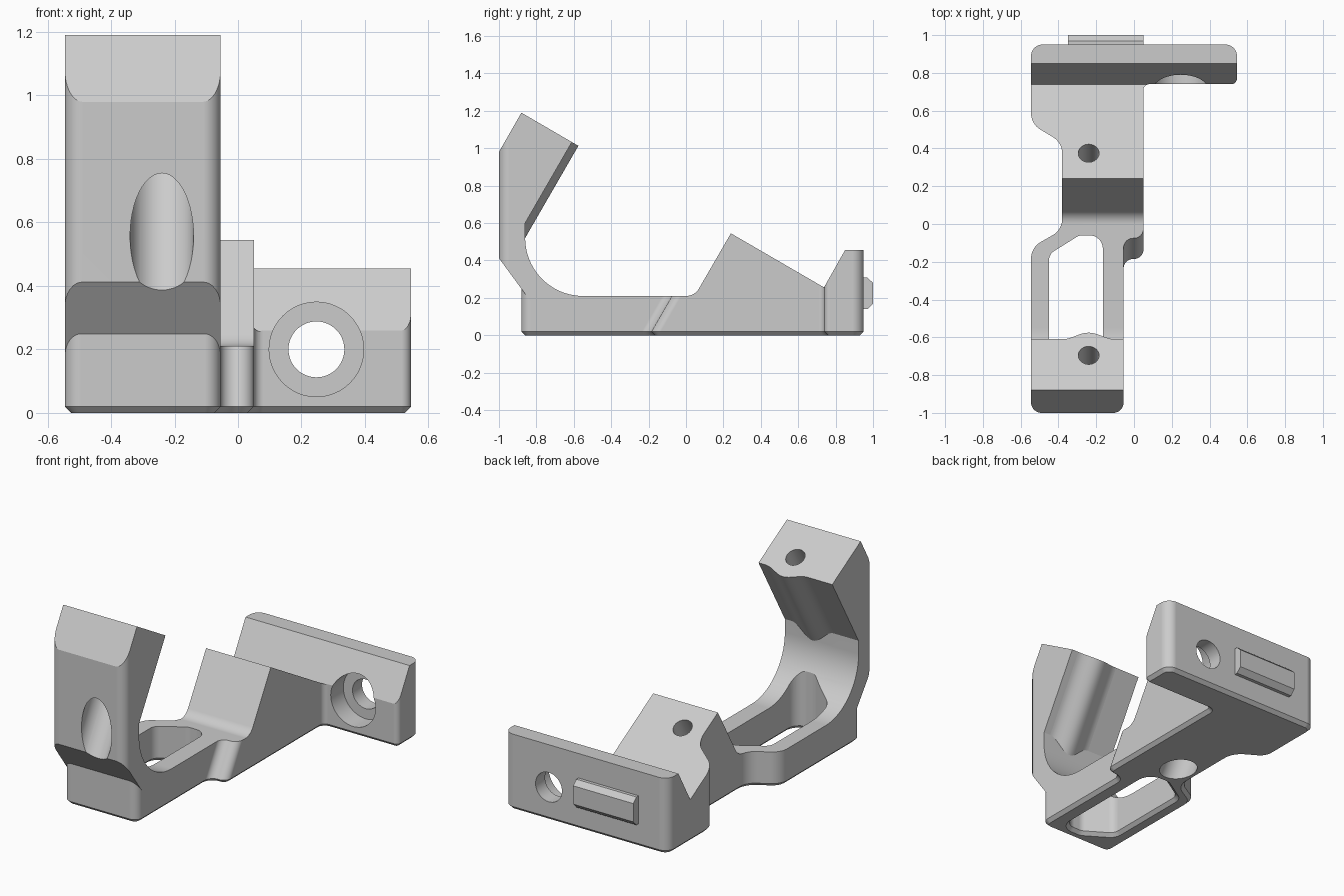
import bpy, bmesh, math
from mathutils import Vector, Matrix

if "Cube" in bpy.data.objects:
    bpy.data.objects.remove(bpy.data.objects["Cube"], do_unlink=True)

GREY = (0.6, 0.6, 0.6, 1)
grey = bpy.data.materials.new("plain grey")
grey.use_nodes = True
grey.diffuse_color = GREY
grey.node_tree.nodes["Principled BSDF"].inputs["Base Color"].default_value = GREY


def fillet(corners, steps=8):
    """Round the corners (u, v, radius) of a polygon."""
    out = []
    for i, (u, v, r) in enumerate(corners):
        p = Vector((u, v))
        if r == 0:
            out.append(p)
            continue
        a = (Vector(corners[i - 1][:2]) - p).normalized()
        b = (Vector(corners[(i + 1) % len(corners)][:2]) - p).normalized()
        half = a.angle(b) / 2
        centre = p + (a + b).normalized() * (r / math.sin(half))
        start = p + a * (r / math.tan(half)) - centre
        end = p + b * (r / math.tan(half)) - centre
        for k in range(steps + 1):
            out.append(centre + start.lerp(end, k / steps).normalized() * r)
    return out


def offset(points, d):
    """Grow a counter-clockwise polygon by d."""
    out = []
    for i, p in enumerate(points):
        e = (p - points[i - 1]).normalized()
        f = (points[(i + 1) % len(points)] - p).normalized()
        n, m = Vector((e.y, -e.x)), Vector((f.y, -f.x))
        out.append(p + (n + m) * (d / (1 + n.dot(m))))
    return out


def loft(name, points, rings, frame=Matrix()):
    """Stack copies of a polygon at (height, growth) and cap both ends."""
    bm = bmesh.new()
    loops = [[bm.verts.new((p.x, p.y, h)) for p in (offset(points, g) if g else points)]
             for h, g in rings]
    for lo, hi in zip(loops, loops[1:]):
        for i in range(len(lo)):
            bm.faces.new((lo[i - 1], lo[i], hi[i], hi[i - 1]))
    bm.faces.new(loops[0])
    bm.faces.new(loops[-1])
    bm.transform(frame)
    bmesh.ops.recalc_face_normals(bm, faces=bm.faces)
    mesh = bpy.data.meshes.new(name)
    bm.to_mesh(mesh)
    bm.free()
    mesh.materials.append(grey)
    ob = bpy.data.objects.new(name, mesh)
    bpy.context.collection.objects.link(ob)
    return ob


# Frame that turns a (y, z) profile into a prism along x
SIDE = Matrix(((0, 0, 1, 0), (1, 0, 0, 0), (0, 1, 0, 0), (0, 0, 0, 1)))


def side_prism(name, profile, x0, x1):
    return loft(name, [Vector(p) for p in profile], [(x0, 0), (x1, 0)], SIDE)


def rod(name, start, direction, length, radius):
    circle = [Vector((radius * math.cos(t * math.tau / 48), radius * math.sin(t * math.tau / 48)))
              for t in range(48)]
    turn = Vector(direction).to_track_quat('Z', 'Y').to_matrix().to_4x4()
    return loft(name, circle, [(0, 0), (length, 0)], Matrix.Translation(start) @ turn)


def combine(ob, other, operation):
    mod = ob.modifiers.new("combine", 'BOOLEAN')
    mod.operation, mod.solver, mod.object = operation, 'EXACT', other
    bpy.context.view_layer.update()
    with bpy.context.temp_override(object=ob, active_object=ob):
        bpy.ops.object.modifier_apply(modifier=mod.name)
    bpy.data.objects.remove(other, do_unlink=True)


def arc(cy, cz, r, a0, a1, n):
    angles = [math.radians(a0 + (a1 - a0) * i / n) for i in range(n + 1)]
    return [(cy + r * math.cos(a), cz + r * math.sin(a)) for a in angles]


# Base: side profile with wedge and end plate, trimmed to the plan outline
bracket = side_prism("bracket", [(-1.1, -.1), (-1.1, .3), (-.8, .3), (-.7, .21)]
                     + arc(0, .29, .08, -90, -30, 8)
                     + [(.24, .545), (.8, .22), (.8, -.1)], -.7, .1)
plate = side_prism("end_plate", [(.7, -.1), (.7, .189), (.85, .455), (1.1, .455), (1.1, -.1)],
                   -.7, .7)
combine(bracket, plate, 'UNION')
outline = fillet([(-.545, -.88, .05), (-.055, -.88, .05), (-.055, -.185, .05), (.05, -.185, .05),
                  (.05, .74, .03), (.545, .74, .03), (.545, .95, .06), (-.545, .95, .06),
                  (-.545, .53, .1), (-.38, .43, .1), (-.38, -.03, .1), (-.545, -.125, .1)])
plan = loft("plan", outline, [(0, -.02), (.02, 0), (.6, 0)])
for v in plan.data.vertices:  # lean the side step backwards
    if v.co.x > -.06 and -.4 < v.co.y < .1 and v.co.z > .1:
        v.co.y += (v.co.z - .02) * .577
combine(bracket, plan, 'INTERSECT')

# Upright arm with rounded front edges
arm = side_prism("arm", [(-.8, .14), (-1, .412), (-1, .98), (-.88, 1.19), (-.61, 1.033), (-.86, .6)]
                 + arc(-.55, .52, .31, 180, 270, 20) + [(-.55, .14)], -.7, .1)
arm_plan = loft("arm_plan", fillet([(-.545, -1, .055), (-.055, -1, .055),
                                    (-.055, 0, 0), (-.545, 0, 0)]), [(0, 0), (1.3, 0)])
combine(arm, arm_plan, 'INTERSECT')

# Soft ridge along the arm's inner slope
down = Vector((0, -.5, -.866)).normalized()
out = Vector((0, .866, -.5)).normalized()
bump = [Vector((.14 * (i / 12 - 1), .02 * (1 - math.cos(math.pi * i / 12)))) for i in range(25)]
bump += [Vector((.14, -.03)), Vector((-.14, -.03))]
ridge_frame = Matrix.Translation((-.24, -.61, 1.033)) @ Matrix(
    ((1, 0, 0), out, down)).transposed().to_4x4()
ridge = loft("ridge", bump, [(0, 0), (.6, 0)], ridge_frame)
combine(arm, ridge, 'UNION')
combine(bracket, arm, 'UNION')

# Key on the rear of the plate
key = side_prism("rear_key", [(.9, .14), (.97, .14), (1, .17), (1, .28), (.97, .308), (.9, .308)],
                 -.35, .05)
combine(bracket, key, 'UNION')

# Window through the base
window = fillet([(-.165, -.81, .07), (-.165, -.06, .07), (-.29, -.06, .06),
                 (-.45, -.16, .06), (-.45, -.71, .06), (-.29, -.81, .06)])
combine(bracket, loft("window", window, [(-.01, .03), (.02, 0), (.45, 0)]), 'DIFFERENCE')

# Slanted screw holes with wide recesses, in the arm and the wedge
for mouth, reach in (((-.24, -.69, 1.092), .9), ((-.24, .375, .467), .75)):
    mouth = Vector(mouth)
    combine(bracket, rod("screw_hole", mouth - down * .1, down, reach, .055), 'DIFFERENCE')
    combine(bracket, rod("screw_recess", mouth + down * .25, down, reach - .2, .1), 'DIFFERENCE')

# Bolt hole and recess through the plate
combine(bracket, rod("bolt_hole", (.247, .6, .2), (0, 1, 0), .6, .088), 'DIFFERENCE')
combine(bracket, rod("bolt_recess", (.247, .6, .2), (0, 1, 0), .26, .149), 'DIFFERENCE')

# Smooth rounds, crisp edges
bpy.ops.object.select_all(action='DESELECT')
bracket.select_set(True)
bpy.context.view_layer.objects.active = bracket
bpy.ops.object.shade_smooth_by_angle(angle=math.radians(25))
weighted = bracket.modifiers.new("even_shading", 'WEIGHTED_NORMAL')
weighted.keep_sharp = True
